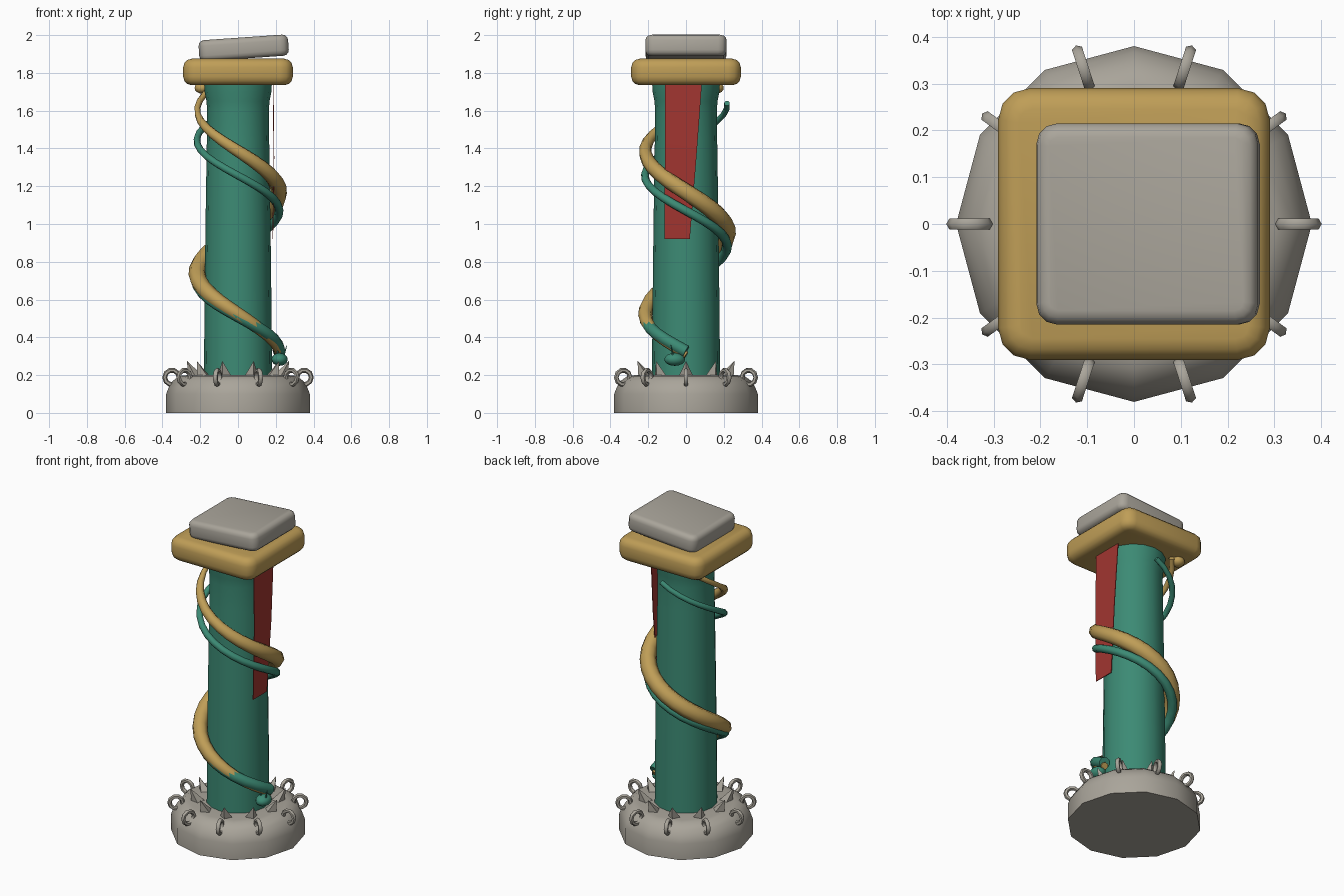
import bpy, bmesh, math
from mathutils import Matrix, Vector

if "Cube" in bpy.data.objects:
    bpy.data.objects.remove(bpy.data.objects["Cube"])


def mat(name, rgb):
    m = bpy.data.materials.new(name)
    m.diffuse_color = (*rgb, 1)
    m.use_nodes = True
    m.node_tree.nodes["Principled BSDF"].inputs["Base Color"].default_value = m.diffuse_color
    return m


STONE = mat("grey stone", (0.40, 0.375, 0.325))
GOLD = mat("gold", (0.52, 0.34, 0.095))
GREEN = mat("green", (0.045, 0.255, 0.175))
RED = mat("red cloth", (0.36, 0.036, 0.03))


def finish(name, bm, material, angle=40):
    bmesh.ops.recalc_face_normals(bm, faces=bm.faces[:])
    me = bpy.data.meshes.new(name)
    bm.to_mesh(me)
    bm.free()
    ob = bpy.data.objects.new(name, me)
    bpy.context.collection.objects.link(ob)
    me.materials.append(material)
    smooth(ob, angle)
    return ob


def smooth(ob, angle):
    bpy.ops.object.select_all(action='DESELECT')
    ob.select_set(True)
    bpy.context.view_layer.objects.active = ob
    if angle:
        bpy.ops.object.shade_smooth_by_angle(angle=math.radians(angle))


def lathe(name, profile, sides, material):
    bm = bmesh.new()
    rings = [[bm.verts.new((r * math.cos(2 * math.pi * i / sides),
                            r * math.sin(2 * math.pi * i / sides), z))
              for i in range(sides)] for r, z in profile]
    for a, b in zip(rings, rings[1:]):
        for i in range(sides):
            j = (i + 1) % sides
            bm.faces.new((a[i], a[j], b[j], b[i]))
    bm.faces.new(rings[0])
    bm.faces.new(rings[-1])
    return finish(name, bm, material)


def slab(name, size, loc, tilt, bevel, material):
    bm = bmesh.new()
    bmesh.ops.create_cube(bm, size=1, matrix=Matrix.Diagonal((*size, 1)))
    # round the upright corners first, then every remaining rim
    up = [e for e in bm.edges if abs(e.verts[0].co.z - e.verts[1].co.z) > 0.01]
    bmesh.ops.bevel(bm, geom=up, offset=bevel * 1.5, segments=3, profile=0.5, affect='EDGES')
    rim = [e for e in bm.edges if abs(e.verts[0].co.z - e.verts[1].co.z) < 0.001]
    bmesh.ops.bevel(bm, geom=rim, offset=bevel, segments=3, profile=0.5, affect='EDGES')
    bm.transform(Matrix.Translation(loc) @ Matrix.Rotation(math.radians(tilt), 4, 'Y'))
    return finish(name, bm, material)


def vine(name, pts, material):
    """Tube through (x, y, z, thickness) points."""
    cu = bpy.data.curves.new(name, 'CURVE')
    cu.dimensions = '3D'
    cu.bevel_depth = 1
    cu.bevel_resolution = 2
    cu.use_fill_caps = True
    sp = cu.splines.new('POLY')
    sp.points.add(len(pts) - 1)
    for p, (x, y, z, r) in zip(sp.points, pts):
        p.co = (x, y, z, 1)
        p.radius = r
    ob = bpy.data.objects.new(name, cu)
    bpy.context.collection.objects.link(ob)
    cu.materials.append(material)
    smooth(ob, 0)
    bpy.ops.object.convert(target='MESH')
    smooth(bpy.context.object, 50)


def helix(start, end, z0, per_turn, radius, thick, n):
    """Winds clockwise from start to end degrees; thick(t) gives tube radius."""
    out = []
    for i in range(n + 1):
        t = i / n
        a = start + (end - start) * t
        z = z0 + (start - a) / 360 * per_turn
        out.append((radius * math.cos(math.radians(a)),
                    radius * math.sin(math.radians(a)), z, thick(t)))
    return out


def ball(name, loc, scale, material):
    bm = bmesh.new()
    bmesh.ops.create_uvsphere(bm, u_segments=12, v_segments=8, radius=1,
                              matrix=Matrix.Translation(loc) @ Matrix.Diagonal((*scale, 1)))
    return finish(name, bm, material, 60)


# base and shaft
lathe("base", [(0.38, 0), (0.38, 0.10), (0.367, 0.135), (0.345, 0.17), (0.31, 0.195),
               (0.27, 0.2), (0.15, 0.2)], 12, STONE)
lathe("shaft", [(0.18, 0.18), (0.178, 0.5), (0.172, 1.0), (0.165, 1.45), (0.163, 1.6),
                (0.167, 1.65), (0.177, 1.7), (0.18, 1.76)], 16, GREEN)

# capital and tilted top slab
slab("capital", (0.58, 0.58, 0.14), (0, 0, 1.805), 0, 0.045, GOLD)
slab("top_slab", (0.475, 0.43, 0.112), (0.03, 0, 1.932), -4, 0.03, STONE)

# ten upright rings and ten leaning spikes around the base
for k in range(10):
    turn = Matrix.Rotation(math.radians(36 * k), 4, 'Z')
    bm = bmesh.new()
    M, N = 10, 6
    grid = [[bm.verts.new((0.35 + (0.038 + 0.013 * math.cos(v)) * math.cos(u),
                           0.013 * math.sin(v),
                           0.188 + (0.038 + 0.013 * math.cos(v)) * math.sin(u)))
             for v in [2 * math.pi * j / N for j in range(N)]]
            for u in [2 * math.pi * i / M for i in range(M)]]
    for i in range(M):
        for j in range(N):
            a, b = grid[i], grid[(i + 1) % M]
            bm.faces.new((a[j], b[j], b[(j + 1) % N], a[(j + 1) % N]))
    bm.transform(turn)
    finish("ring_%d" % k, bm, STONE, 60)

    bm = bmesh.new()
    tip = bm.verts.new((0.27, 0, 0.275))
    foot = [bm.verts.new(c) for c in ((0.19, 0, 0.2), (0.225, -0.04, 0.19),
                                      (0.265, 0, 0.19), (0.225, 0.04, 0.19))]
    for i in range(4):
        bm.faces.new((foot[i], foot[(i + 1) % 4], tip))
    bm.faces.new(foot)
    bm.transform(turn)
    finish("spike_%d" % k, bm, STONE, 20)

# thick gold vine with a bud at its upper end
gold = helix(0, -590, 0.305, 0.865, 0.216,
             lambda t: 0.016 + 0.033 * math.sin(math.pi * min(1, t * 1.08 + 0.03)) ** 0.8, 40)
vine("gold_vine", gold, GOLD)
ball("vine_bud", (-0.19, 0.16, 1.72), (0.04, 0.04, 0.03), GOLD)

# slimmer green serpent with head and horns
vine("serpent_body", helix(0, -635, 0.325, 0.745, 0.218, lambda t: 0.034 - 0.019 * t, 42), GREEN)
ball("serpent_head", (0.22, -0.06, 0.283), (0.043, 0.055, 0.034), GREEN)
for s in (-1, 1):
    vine("serpent_horn", [(0.225 + 0.015 * s, -0.07, 0.30, 0.006),
                          (0.235 + 0.025 * s, -0.08, 0.36, 0.001)], GREEN)

# red cloth strip hanging on the right side
bm = bmesh.new()
rows = [(0.186, -0.11, 0.085, 1.76), (0.19, -0.112, 0.055, 1.35), (0.184, -0.115, 0.02, 0.92)]
vs = [[[bm.verts.new((x + d, y, z)) for y in (y0, y1)] for x, y0, y1, z in rows]
      for d in (-0.002, 0.002)]
for i in range(2):
    for layer in vs:
        bm.faces.new((layer[i][0], layer[i][1], layer[i + 1][1], layer[i + 1][0]))
    for j in (0, 1):
        bm.faces.new((vs[0][i][j], vs[1][i][j], vs[1][i + 1][j], vs[0][i + 1][j]))
for i in (0, 2):
    bm.faces.new((vs[0][i][0], vs[0][i][1], vs[1][i][1], vs[1][i][0]))
finish("cloth_strip", bm, RED, 20)
